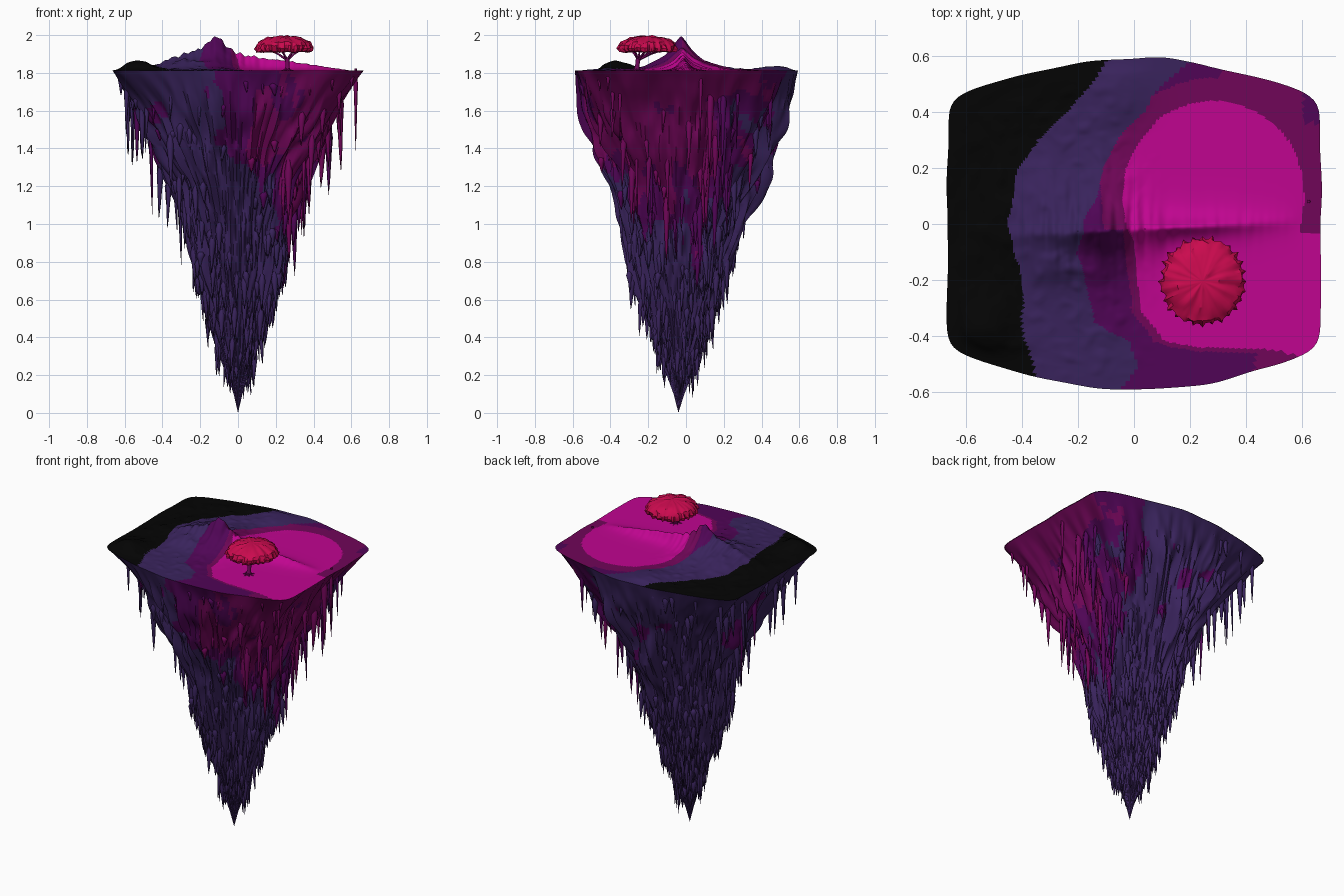
import bpy, bmesh, math, random
from mathutils import Vector, noise

random.seed(7)
if "Cube" in bpy.data.objects:
    bpy.data.objects.remove(bpy.data.objects["Cube"])

# ---------- colours ----------
def make_material(name, rgb):
    col = [((c / 255 + 0.055) / 1.055) ** 2.4 if c > 10 else c / 255 / 12.92 for c in rgb] + [1]
    m = bpy.data.materials.new(name)
    m.use_nodes = True
    m.diffuse_color = col
    m.node_tree.nodes["Principled BSDF"].inputs["Base Color"].default_value = col
    return m

MATS = [make_material(n, c) for n, c in (
    ("black ash", (4, 4, 4)), ("indigo rock", (57, 35, 92)),
    ("deep purple", (80, 5, 86)), ("plum", (112, 6, 88)),
    ("magenta", (192, 5, 144)), ("crimson leaves", (202, 10, 78)))]
BLACK, INDIGO, PURPLE, PLUM, MAGENTA, CRIMSON = range(len(MATS))

# ---------- helpers ----------
def lerp(table, t):
    """Piecewise linear lookup in (key, value) pairs."""
    for (a, va), (b, vb) in zip(table, table[1:]):
        if t <= b:
            k = max(0, (t - a) / (b - a))
            return va + (vb - va) * k
    return table[-1][1]

def rough(x, y, z):
    return noise.noise(Vector((x, y, z)))

def finish(bm, name, angle=40):
    bmesh.ops.recalc_face_normals(bm, faces=bm.faces)
    me = bpy.data.meshes.new(name)
    bm.to_mesh(me)
    bm.free()
    for m in MATS:
        me.materials.append(m)
    ob = bpy.data.objects.new(name, me)
    bpy.context.collection.objects.link(ob)
    bpy.ops.object.select_all(action='DESELECT')
    ob.select_set(True)
    bpy.context.view_layer.objects.active = ob
    bpy.ops.object.shade_smooth_by_angle(angle=math.radians(angle))

def loft(bm, rings, colour):
    """Skin closed rings; colour(centre) gives the material index."""
    rows = [[bm.verts.new(p) for p in ring] for ring in rings]
    n = len(rows[0])
    for r0, r1 in zip(rows, rows[1:]):
        for i in range(n):
            j = (i + 1) % n
            f = bm.faces.new((r0[i], r0[j], r1[j], r1[i]))
            f.material_index = colour(f.calc_center_median())
    return rows

def cap(bm, row, tip, colour):
    v = bm.verts.new(tip)
    for i, a in enumerate(row):
        f = bm.faces.new((a, row[(i + 1) % len(row)], v))
        f.material_index = colour(f.calc_center_median())

# ---------- shared outline and rock profile ----------
RIM_Z, HALF_X, HALF_Y, ARC = 1.812, 0.665, 0.59, 1.53
AROUND = 240
ANGLES = [math.tau * i / AROUND for i in range(AROUND)]

def rim(a):
    """Flat left and right sides joined by shallow arcs at front and back."""
    c, s = abs(math.cos(a)) + 1e-6, abs(math.sin(a))
    off = HALF_Y - ARC
    arc = s * off + math.sqrt((s * off) ** 2 - off * off + ARC * ARC)
    r = ((HALF_X / c) ** -26 + arc ** -26) ** (-1 / 26)
    return r + 0.012 * rough(3 * math.cos(a), 3 * math.sin(a), 5)

WIDTH_X = ((0, 0), (.1, .022), (.2, .055), (.4, .12), (.6, .185), (.8, .245), (1, .27),
           (1.2, .33), (1.4, .42), (1.6, .53), (1.75, .62), (1.82, .665))
WIDTH_Y = ((0, 0), (.1, .026), (.2, .06), (.4, .13), (.6, .2), (.8, .27), (1, .32),
           (1.2, .4), (1.4, .47), (1.6, .53), (1.75, .57), (1.82, .59))

def rock_point(a, z, shrink=1.0):
    """Barrel outline at the rim, easing into a rounded diamond below."""
    kx, ky = lerp(WIDTH_X, z) / HALF_X, lerp(WIDTH_Y, z) / HALF_Y
    w = min(1, (RIM_Z - z) / 0.6)
    c, s = math.cos(a), math.sin(a)
    diamond = (abs(c / HALF_X) ** 1.75 + abs(s / HALF_Y) ** 1.75) ** (-1 / 1.75)
    r = rim(a) * (1 - w) + diamond * w
    fade = min(1, (RIM_Z - z) * 3)
    bump = 0.15 * rough(3 * c, 3 * s, z * 2) + 0.13 * rough(8 * c, 8 * s, z * 4)
    bump += 0.08 * rough(18 * c, 18 * s, z * 6)
    r *= (1 + fade * bump) * shrink
    return Vector((r * c * kx, r * s * ky - 0.04 * (1 - z / RIM_Z), z))

def rock_colour(p):
    """Plum on the +x side, purple fringe, indigo below and on the far side."""
    x = p.x / (lerp(WIDTH_X, p.z) + .01) * HALF_X
    y = p.y / (lerp(WIDTH_Y, p.z) + .01) * HALF_Y
    u = x - 0.47 * y - max(0, 1.4 - p.z) * 1.2
    mottle = 0.45 * rough(p.x * 7, p.y * 9, p.z * 3) + 0.2 * rough(p.x * 22, p.y * 22, p.z * 6)
    u += mottle * min(1, 0.3 + (RIM_Z - p.z) * 4)
    if u > 0.43:
        return PLUM
    if u > 0.16 or (p.z > 1.2 and rough(p.x * 5 + 9, p.y * 5, p.z * 4) > 0.46):
        return PURPLE
    return INDIGO

# ---------- hanging rock ----------
bm = bmesh.new()
levels = [RIM_Z * (1 - i / 110) for i in range(109)]
rows = loft(bm, [[rock_point(a, z) for a in ANGLES] for z in levels], rock_colour)
cap(bm, rows[-1], (0, -0.04, 0), rock_colour)
finish(bm, "hanging_rock", 50)

# ---------- stalactites ----------
bm = bmesh.new()
for _ in range(560):
    a = random.uniform(0, math.tau)
    z = random.uniform(0.22, 1.79)
    side = math.cos(a) ** 2
    if z > 0.95 and random.random() > side * 1.2 + 0.08:
        continue
    extra = 0.4 * side * random.random() ** 1.3 if z > 1.1 else 0.13 * random.random()
    length = min(0.06 + extra, z - 0.06)
    top = rock_point(a, z, 0.98)
    mat = rock_colour(top)
    size = random.uniform(0.01, 0.024) * (0.6 + 0.4 * min(1, z))
    lean = Vector((random.uniform(-1, 1), random.uniform(-1, 1), 0)) * 0.01
    rings = []
    for k, wide in ((-.12, .5), (.1, 1), (.4, .65), (.75, .36)):
        mid = top + lean * k - Vector((0, 0, length * k))
        rings.append([mid + Vector((math.cos(t), math.sin(t), 0)) * size * wide
                      for t in (math.tau * i / 6 for i in range(6))])
    rows = loft(bm, rings, lambda p: mat)
    cap(bm, rows[-1], top + lean - Vector((0, 0, length)), lambda p: mat)
    cap(bm, rows[0], top + Vector((0, 0, length * .12)), lambda p: mat)
finish(bm, "stalactites", 60)

# ---------- ground ----------
CREST = ((-.62, 0), (-.42, .035), (-.3, .075), (-.2, .11), (-.12, .188), (-.05, .12),
         (0, .09), (.1, .07), (.3, .045), (.5, .015), (.6, 0))
BLACK_EDGE = ((-.55, -.34), (-.4, -.4), (-.2, -.4), (0, -.45), (.2, -.41), (.3, -.34),
              (.4, -.24), (.5, -.15), (.58, -.1))
INDIGO_EDGE = ((-.59, -.05), (-.5, .02), (-.42, -.02), (-.35, -.14), (-.1, -.2), (0, -.18),
               (.1, -.13), (.2, -.1), (.3, -.06), (.4, .03), (.5, .1), (.58, .2))

def mound(x, y, cx, cy, size):
    return math.exp(-((x - cx) ** 2 + (y - cy) ** 2) / size ** 2)

def ground_height(x, y):
    dy = math.hypot(y - 0.05 * x + 0.02, 0.012) - 0.012
    width = 0.09 if x < -0.05 else max(0.03, 0.09 - 0.35 * (x + .05))
    h = lerp(CREST, x) * math.exp(-dy / width) * (1 + 0.2 * rough(x * 40, y * 6, 0))
    h += 0.045 * mound(x, y, -.53, -.36, .1) + 0.02 * mound(x, y, -.05, .48, .1)
    h += 0.03 * mound(x, y, -.3, .09, .1) + 0.02 * mound(x, y, -.3, -.14, .08)
    lumps = max(0, min(1, (0.1 - x) * 4))
    return h + lumps * (0.014 * max(0, rough(x * 9, y * 9, 2)) + 0.01 * max(0, rough(x * 22, y * 22, 2)))

def ground_colour(p):
    x, y = p.x + 0.012 * rough(p.x * 14, p.y * 14, 1), p.y
    if x < lerp(BLACK_EDGE, y):
        return BLACK
    if x < lerp(INDIGO_EDGE, y):
        return INDIGO
    oval = math.hypot((x - .285) / .325, (y - .1) / .34)
    low_edge = -0.38 - 0.18 * x - 0.02 * math.sin(x * 9)
    left = 0.12 * max(0, -.08 - y) + 0.5 * max(0, -.3 - y)
    if oval < 1 or (y < -.03 and x > left and y > low_edge):
        return MAGENTA
    if y > -.02 and oval < (1.5 if x > .3 else 1.24) and not (x > .6 and y > .36):
        return PLUM
    if y < 0 and x > left - .035 and (y > low_edge - .015 or x > .43):
        return PLUM
    return PURPLE

bm = bmesh.new()
rings = []
for k in range(100, 0, -1):
    f = k / 100
    ring = []
    for a in ANGLES:
        x, y = rim(a) * f * math.cos(a), rim(a) * f * math.sin(a)
        ring.append((x, y, RIM_Z + ground_height(x, y) * min(1, (1 - f) * 12)))
    rings.append(ring)
rows = loft(bm, rings, ground_colour)
cap(bm, rows[-1], (0, 0, RIM_Z + ground_height(0, 0)), ground_colour)
finish(bm, "ground", 50)

# ---------- tree crown ----------
CROWN = Vector((0.245, -0.205, 1.925))
bm = bmesh.new()
rings = []
for radius, height, tooth in ((.02, -.002, 0), (.08, -.006, 0), (.12, -.014, .04), (.14, -.012, .09),
                              (.15, .004, .07), (.146, .02, .03), (.136, .036, .01), (.118, .048, 0),
                              (.09, .059, 0), (.06, .066, 0), (.03, .069, 0)):
    ring = []
    for i in range(84):
        t = math.tau * i / 84
        c, s = math.cos(t), math.sin(t)
        spike = tooth * math.cos(t * 28) * (0.8 + rough(5 * c, 5 * s, 8))
        r = radius * (1 + spike + 0.09 * rough(4 * c, 4 * s, height * 40))
        lump = 0.011 * rough(r * c * 30, r * s * 30, 4) + 0.006 * rough(r * c * 70, r * s * 70, 4)
        ring.append(CROWN + Vector((r * c, r * s * 1.03, height + lump)))
    rings.append(ring)
rows = loft(bm, rings, lambda p: CRIMSON)
cap(bm, rows[-1], CROWN + Vector((0, 0, .07)), lambda p: CRIMSON)
cap(bm, rows[0], CROWN, lambda p: CRIMSON)
finish(bm, "tree_crown", 30)

# ---------- trunk, branches and roots ----------
def limb(name, points):
    cu = bpy.data.curves.new(name, 'CURVE')
    cu.dimensions = '3D'
    cu.bevel_depth = 1
    cu.bevel_resolution = 1
    cu.use_fill_caps = True
    sp = cu.splines.new('POLY')
    sp.points.add(len(points) - 1)
    for p, (co, r) in zip(sp.points, points):
        p.co = (*co, 1)
        p.radius = r
    cu.materials.append(MATS[PLUM])
    bpy.context.collection.objects.link(bpy.data.objects.new(name, cu))

base = Vector((0.26, -0.262, 1.81))
fork = base + Vector((0, .01, .07))
limb("trunk", [(base, .018), (base + Vector((.002, .004, .03)), .011), (fork, .013)])
for i in range(7):
    t = math.tau * i / 7
    out = Vector((math.cos(t), math.sin(t), 0))
    end = CROWN + out * 0.09 + Vector((0, 0, -.004))
    limb(f"branch_{i + 1}", [(fork - Vector((0, 0, .012)), .007), (fork.lerp(end, .5), .005), (end, .003)])
    limb(f"root_{i + 1}", [(base + Vector((0, 0, .014)), .007), (base + out * .02 + Vector((0, 0, .004)), .004),
                           (base + out * .04, .002)])
